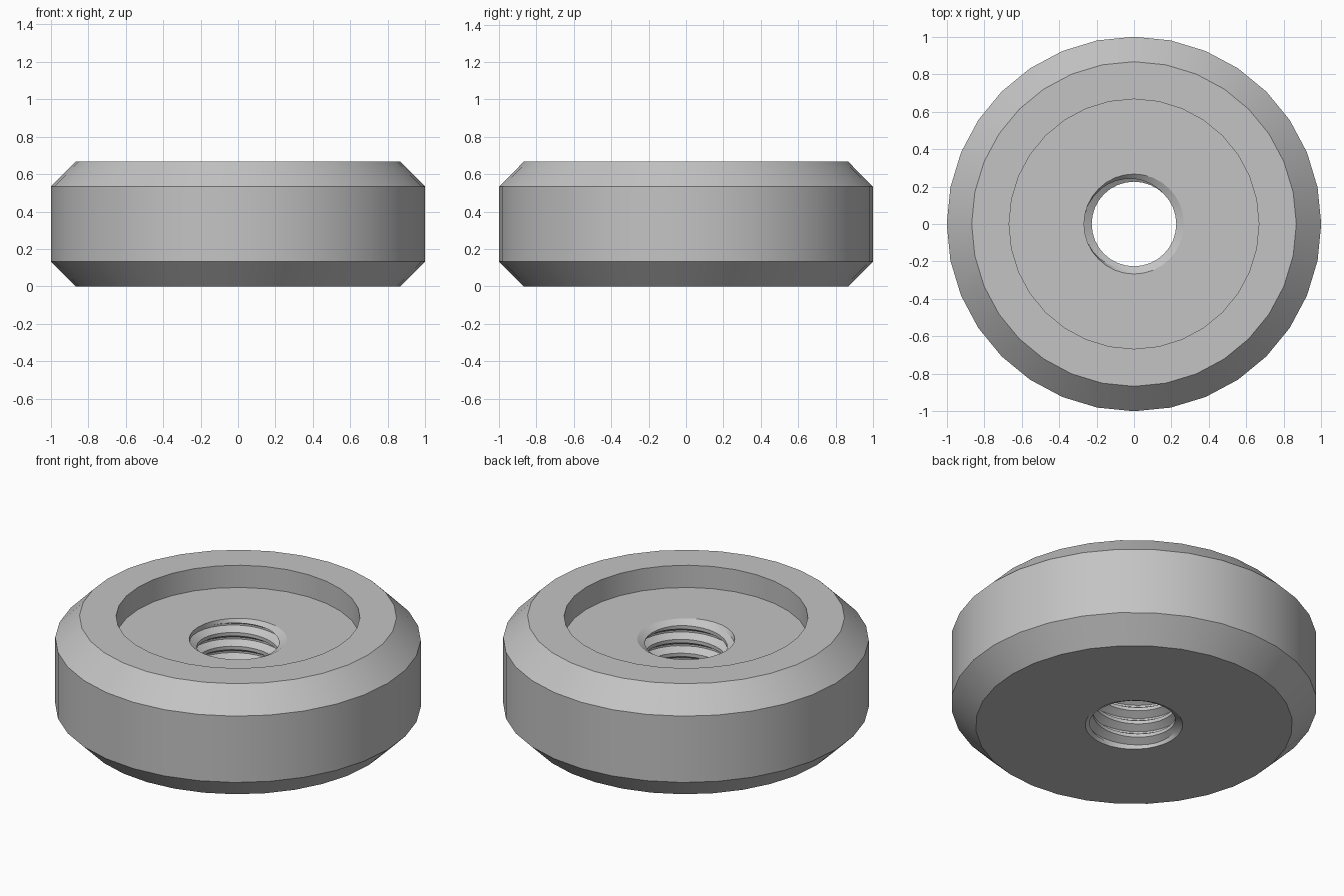
import bpy, bmesh, math

cube = bpy.data.objects.get("Cube")
if cube:
    bpy.data.objects.remove(cube, do_unlink=True)

SEGMENTS = 32
FLOOR = 0.533            # height of the recess floor
PITCH = 0.0833
MINOR, MAJOR = 0.226, 0.267
CHAMFER = 0.022          # depth of the countersink at both hole ends
LOW, HIGH = CHAMFER, FLOOR - CHAMFER

# One thread tooth: (fraction of pitch, radius)
TOOTH = [(0, MINOR), (0.25, MINOR), (0.56, MAJOR), (0.69, MAJOR), (1, MINOR)]

# Turned outline from the recess floor round to the underside
OUTLINE = [(MAJOR, FLOOR), (0.667, FLOOR), (0.667, 0.667), (0.867, 0.667),
           (1, 0.533), (1, 0.133), (0.867, 0), (MAJOR, 0)]


def thread_radius(z, turn):
    f = (z / PITCH - turn) % 1.0
    for (f0, r0), (f1, r1) in zip(TOOTH, TOOTH[1:]):
        if f <= f1:
            return r0 + (r1 - r0) * (f - f0) / (f1 - f0)
    return MINOR


def thread_point(row, turn):
    lap, step = divmod(row, 4)
    z = PITCH * (lap + TOOTH[step][0] + turn)
    z = min(max(z, LOW), HIGH)
    return thread_radius(z, turn), z


def place(point, i):
    a = 2 * math.pi * i / SEGMENTS
    return point[0] * math.cos(a), point[0] * math.sin(a), point[1]


def column_strip(bm, left, right, i):
    """Quads between two neighbouring columns of (radius, height) points."""
    for j in range(len(left) - 1):
        corners = [place(left[j], i), place(right[j], i + 1),
                   place(right[j + 1], i + 1), place(left[j + 1], i)]
        bm.faces.new([bm.verts.new(c) for c in corners])


# Knob body with a threaded through hole
bm = bmesh.new()
rows = range(-8, 4 * (int(FLOOR / PITCH) + 2))
for i in range(SEGMENTS):
    turns = (i / SEGMENTS, (i + 1) / SEGMENTS)
    column_strip(bm, *[[thread_point(k, t) for k in rows] for t in turns], i)
    column_strip(bm, *[[(thread_radius(HIGH, t), HIGH)] + OUTLINE +
                       [(thread_radius(LOW, t), LOW)] for t in turns], i)
bmesh.ops.remove_doubles(bm, verts=bm.verts[:], dist=0.0002)
bmesh.ops.dissolve_degenerate(bm, edges=bm.edges[:], dist=0.0001)
bmesh.ops.recalc_face_normals(bm, faces=bm.faces[:])

mesh = bpy.data.meshes.new("threaded_disc")
bm.to_mesh(mesh)
bm.free()
disc = bpy.data.objects.new("threaded_disc", mesh)
bpy.context.collection.objects.link(disc)

# Plain grey metal
grey = bpy.data.materials.new("grey_metal")
grey.use_nodes = True
colour = (0.55, 0.55, 0.55, 1)
grey.diffuse_color = colour
for node in grey.node_tree.nodes:
    if node.type == 'BSDF_PRINCIPLED':
        node.inputs["Base Color"].default_value = colour
mesh.materials.append(grey)

bpy.ops.object.select_all(action='DESELECT')
disc.select_set(True)
bpy.context.view_layer.objects.active = disc
bpy.ops.object.shade_smooth_by_angle(angle=math.radians(25))
